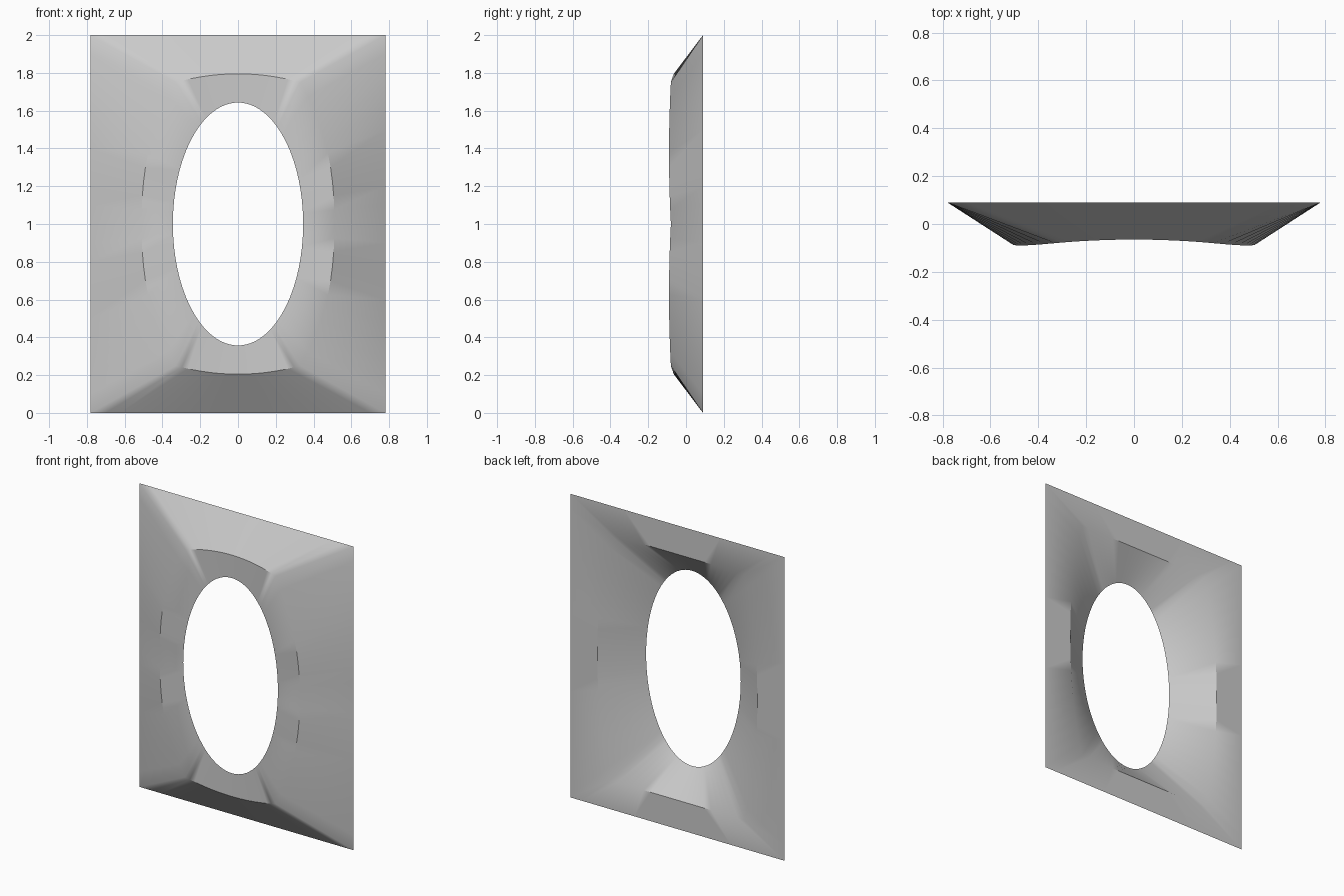
import bpy, bmesh
from math import sin, cos, pi, radians

cube = bpy.data.objects.get("Cube")
if cube:
    bpy.data.objects.remove(cube, do_unlink=True)

STEPS = 20                    # segments along each of the four sides
CORNER = radians(53)          # where the oval meets the corner creases


# Each profile returns (x, y, z - 1) on the top or the left side, t in -1..1
def back_rim(side, t):
    return (0.78 * t, 0.09, 1.0) if side == "top" else (0.78, 0.09, t)


def front_ridge(side, t):
    u = abs(t)
    if side == "top":
        return 0.33 * t, -0.065 - 0.015 * u * u, 0.795 - 0.045 * u * u
    return 0.33 + 0.18 * (1 - u ** 2.4), -0.08 - 0.04 * u * (1 - u), 0.75 * t


def oval_hole(side, t):
    a = pi / 2 - t * (pi / 2 - CORNER) if side == "top" else t * CORNER
    x = 0.345 * cos(a)
    return x, -0.063 - 0.12 * x * x, 0.643 * sin(a)


def back_opening(side, t):
    if side == "top":
        return 0.49 * t, 0.09, 0.81
    return 0.49 + 0.093 * (1 - abs(t) ** 2.2), 0.09, 0.81 * t


def closed_loop(bm, profile):
    """Run once round the frame: top, left, bottom, right."""
    points = []
    for side, sign in (("top", 1), ("left", 1), ("top", -1), ("left", -1)):
        for i in range(STEPS):
            t = -1 + 2 * i / STEPS
            x, y, z = profile(side, t if side == "top" else -t)
            points.append(bm.verts.new((sign * x, y, 1 + sign * z)))
    return points


# Frame: sloped outside, front ring, funnel into the opening, flat back
bm = bmesh.new()
profiles = (back_rim, front_ridge, oval_hole, back_opening)
loops = [closed_loop(bm, p) for p in profiles]
for k, outer in enumerate(loops):
    inner = loops[(k + 1) % len(loops)]
    for i in range(len(outer)):
        j = (i + 1) % len(outer)
        bm.faces.new((outer[i], outer[j], inner[j], inner[i]))
bmesh.ops.recalc_face_normals(bm, faces=bm.faces)

mesh = bpy.data.meshes.new("oval_frame")
bm.to_mesh(mesh)
bm.free()
frame = bpy.data.objects.new("oval_frame", mesh)
bpy.context.collection.objects.link(frame)

# Plain grey
grey = bpy.data.materials.new("plain_grey")
grey.use_nodes = True
colour = (0.6, 0.6, 0.6, 1)
grey.diffuse_color = colour
grey.node_tree.nodes["Principled BSDF"].inputs["Base Color"].default_value = colour
mesh.materials.append(grey)

# Soft sides, crisp top and bottom edges
bpy.context.view_layer.objects.active = frame
frame.select_set(True)
bpy.ops.object.shade_smooth_by_angle(angle=radians(34))
weighted = frame.modifiers.new("weighted_normals", "WEIGHTED_NORMAL")
weighted.keep_sharp = True
